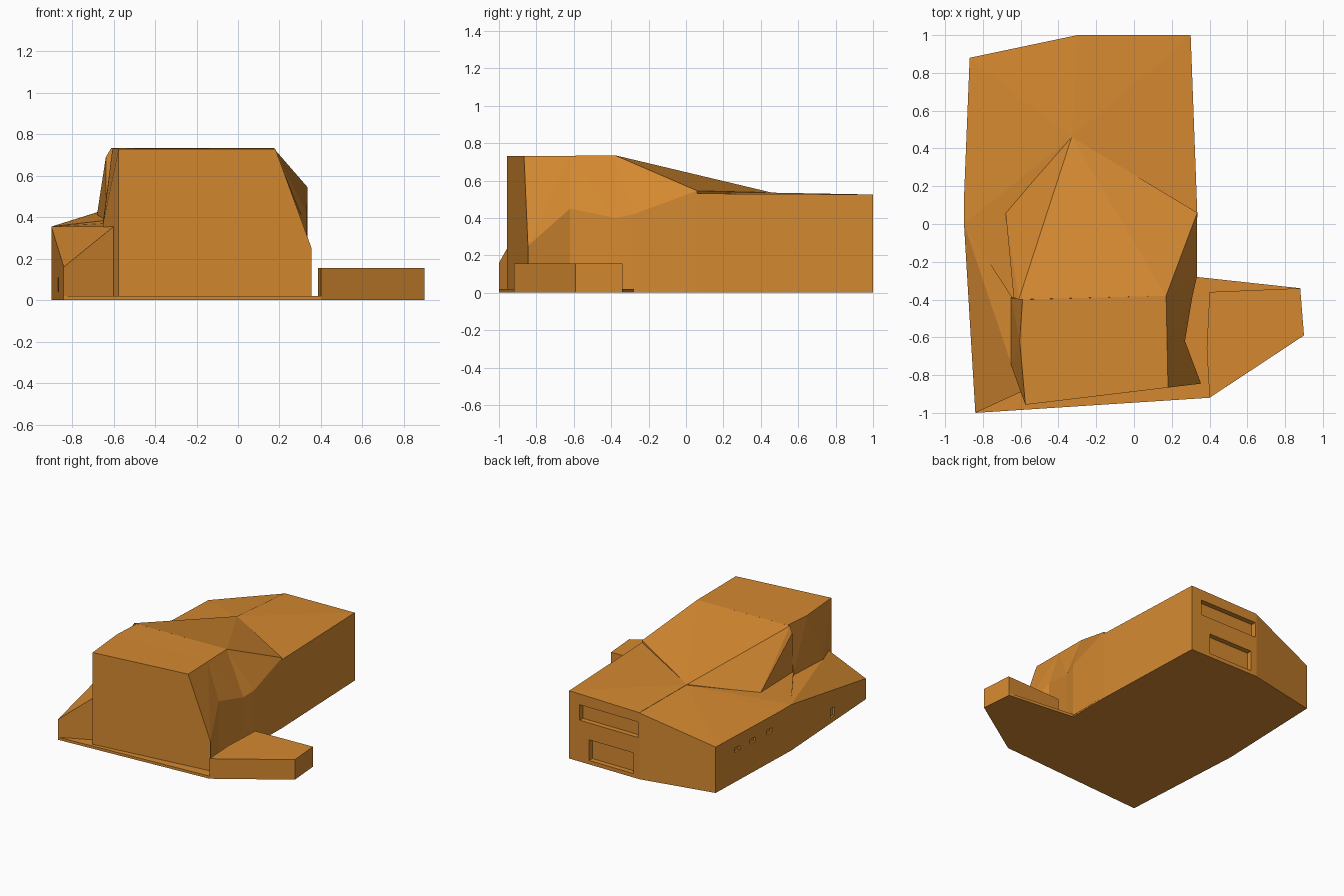
import bpy, bmesh, math

if "Cube" in bpy.data.objects:
    bpy.data.objects.remove(bpy.data.objects["Cube"])

clay = bpy.data.materials.new("warm_orange")
clay.diffuse_color = (0.66, 0.25, 0.03, 1)
clay.use_nodes = True
clay.node_tree.nodes["Principled BSDF"].inputs["Base Color"].default_value = clay.diffuse_color
BASE = 0.01


def finish(name, bm):
    bmesh.ops.recalc_face_normals(bm, faces=bm.faces)
    me = bpy.data.meshes.new(name)
    bm.to_mesh(me)
    bm.free()
    me.materials.append(clay)
    ob = bpy.data.objects.new(name, me)
    bpy.context.scene.collection.objects.link(ob)
    return ob


def massing(name, tops):
    """Convex block: the given roof points plus their footprint on the ground."""
    bm = bmesh.new()
    pts = {(x, y, z) for x, y, z in tops} | {(x, y, BASE) for x, y, z in tops}
    for p in sorted(pts):
        bm.verts.new(p)
    res = bmesh.ops.convex_hull(bm, input=bm.verts[:])
    loose = [v for v in bm.verts if not v.link_faces]
    bmesh.ops.delete(bm, geom=loose, context='VERTS')
    bmesh.ops.dissolve_limit(bm, angle_limit=math.radians(0.5),
                             verts=bm.verts[:], edges=bm.edges[:])
    return finish(name, bm)


def prism(name, outline, z0, z1):
    bm = bmesh.new()
    f = bm.faces.new([bm.verts.new((x, y, z0)) for x, y in outline])
    up = bmesh.ops.extrude_face_region(bm, geom=[f])['geom']
    for v in up:
        if isinstance(v, bmesh.types.BMVert):
            v.co.z = z1
    return finish(name, bm)


def recess(ob, lo, hi):
    """Cut a box-shaped opening between two corners."""
    c = prism("cutter", [(lo[0], lo[1]), (hi[0], lo[1]), (hi[0], hi[1]), (lo[0], hi[1])],
              lo[2], hi[2])
    c.hide_render = True
    m = ob.modifiers.new("opening", 'BOOLEAN')
    m.operation, m.object, m.solver = 'DIFFERENCE', c, 'EXACT'
    bpy.context.view_layer.objects.active = ob
    bpy.ops.object.modifier_apply(modifier=m.name)
    bpy.data.objects.remove(c)


# Ground slab following the whole footprint
prism("ground_slab", [(-0.87, 0.88), (-0.30, 1.0), (0.30, 1.0), (0.335, 0.06), (0.33, -0.28),
                      (0.88, -0.34), (0.90, -0.59), (0.40, -0.92), (-0.84, -1.0),
                      (-0.90, 0.0), (-0.895, 0.14)], 0, 0.02)

# Low annex on the right
prism("low_annex", [(0.40, -0.36), (0.88, -0.34), (0.90, -0.59), (0.40, -0.92),
                    (0.385, -0.66)], BASE, 0.155)

# Tall front hall, in two bays pinched in the middle of the right wall
massing("front_hall", [(-0.60, -0.89, 0.355), (-0.575, -0.957, 0.73), (0.18, -0.866, 0.73),
                       (0.355, -0.845, 0.25), (0.27, -0.62, 0.45), (0.175, -0.62, 0.732),
                       (-0.605, -0.62, 0.732), (-0.65, -0.75, 0.37), (-0.65, -0.62, 0.38)])
massing("middle_hall", [(0.27, -0.62, 0.45), (0.175, -0.62, 0.732), (-0.605, -0.62, 0.732),
                        (-0.65, -0.62, 0.38), (-0.65, -0.39, 0.385), (-0.59, -0.40, 0.735),
                        (0.17, -0.38, 0.735), (0.31, -0.38, 0.40)])

# Folded roof falling towards the back
massing("sloped_hall", [(-0.61, -0.40, 0.735), (0.17, -0.38, 0.735), (0.31, -0.38, 0.40),
                        (0.333, -0.28, 0.42), (0.335, 0.06, 0.545), (0.0, 0.25, 0.54),
                        (-0.33, 0.46, 0.535), (-0.68, 0.06, 0.41), (-0.637, -0.39, 0.69)])

# Rear hall with two wide openings in the back wall
rear = massing("rear_hall", [(0.335, 0.06, 0.53), (0.33, 0.14, 0.515), (0.30, 1.0, 0.525),
                             (-0.30, 1.0, 0.515), (-0.33, 0.46, 0.535), (-0.33, 0.15, 0.515)])
recess(rear, (-0.29, 0.96, 0.32), (0.21, 1.1, 0.44))
recess(rear, (-0.25, 0.96, 0.03), (0.13, 1.1, 0.19))

# Left side wing, dropping to low eaves, with small windows
wing = massing("rear_side_wing", [(-0.33, 0.46, 0.533), (-0.30, 1.0, 0.513),
                                  (-0.87, 0.88, 0.355), (-0.90, 0.14, 0.355)])
for y in (0.63, 0.45, 0.26):
    wall = -0.87 - 0.03 * (0.88 - y) / 0.74
    recess(wing, (-0.95, y - 0.03, 0.23), (wall + 0.015, y + 0.03, 0.265))
massing("valley_roof", [(-0.33, 0.46, 0.53), (-0.90, 0.14, 0.355), (-0.90, 0.0, 0.355),
                        (-0.68, 0.06, 0.41), (-0.64, -0.40, 0.385)])
front_wing = massing("front_side_wing", [(-0.90, 0.14, 0.355), (-0.90, 0.0, 0.355),
                                         (-0.84, -1.0, 0.16), (-0.60, -0.89, 0.355),
                                         (-0.64, -0.40, 0.37), (-0.50, 0.10, 0.355)])
recess(front_wing, (-0.95, -0.58, 0.04), (-0.85, -0.53, 0.11))
